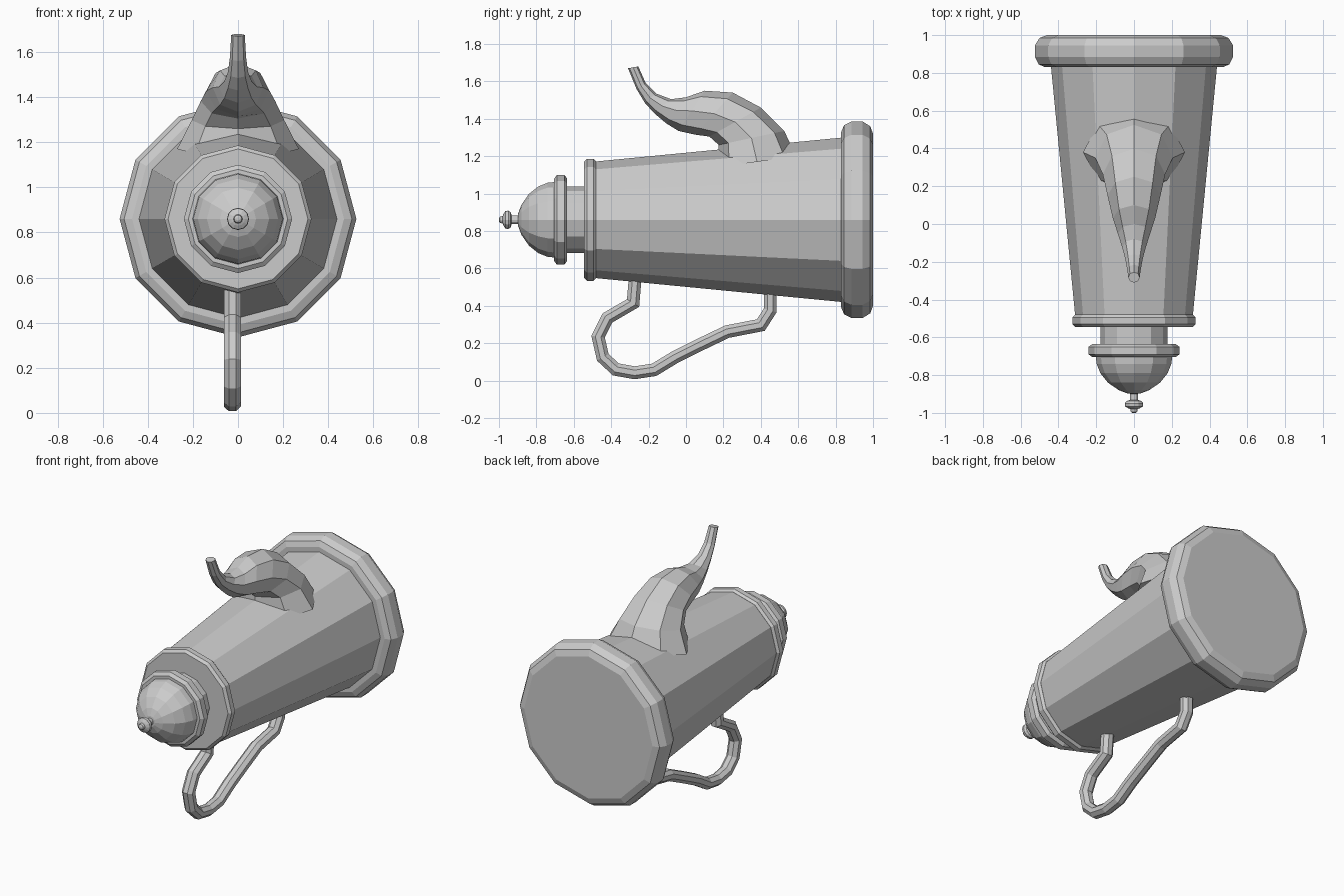
import bpy, bmesh
from math import cos, sin, pi
from mathutils import Vector

if "Cube" in bpy.data.objects:
    bpy.data.objects.remove(bpy.data.objects["Cube"])

CENTRE_Z = 0.86   # height of the pot's horizontal axis
SIDES = 12


def loft(name, rings):
    """Skin a list of equal-length point rings and cap both ends."""
    bm = bmesh.new()
    loops = [[bm.verts.new(p) for p in ring] for ring in rings]
    n = len(loops[0])
    for a, b in zip(loops, loops[1:]):
        for i in range(n):
            j = (i + 1) % n
            bm.faces.new((a[i], a[j], b[j], b[i]))
    bm.faces.new(loops[0])
    bm.faces.new(loops[-1])
    bmesh.ops.recalc_face_normals(bm, faces=bm.faces)
    mesh = bpy.data.meshes.new(name)
    bm.to_mesh(mesh)
    bm.free()
    obj = bpy.data.objects.new(name, mesh)
    bpy.context.collection.objects.link(obj)
    return obj


def turned(name, profile):
    """Revolve (y, radius) points around the pot's axis."""
    return loft(name, [[(r * cos(2 * pi * i / SIDES), y, CENTRE_Z + r * sin(2 * pi * i / SIDES))
                        for i in range(SIDES)] for y, r in profile])


# Turned parts from base to finial
turned("base_rim", [(1.0, 0.46), (0.985, 0.5), (0.945, 0.525), (0.885, 0.525),
                    (0.845, 0.505), (0.83, 0.47), (0.83, 0.40)])
turned("body", [(0.85, 0.441), (-0.50, 0.31)])
turned("collar", [(-0.48, 0.29), (-0.48, 0.313), (-0.495, 0.326), (-0.53, 0.326),
                  (-0.545, 0.31), (-0.545, 0.27)])
turned("neck", [(-0.53, 0.178), (-0.65, 0.178)])
turned("lid_ring", [(-0.635, 0.17), (-0.635, 0.22), (-0.65, 0.24), (-0.69, 0.24),
                    (-0.705, 0.22), (-0.705, 0.18)])
turned("lid_dome", [(-0.69, 0.203), (-0.74, 0.198), (-0.79, 0.178), (-0.84, 0.138),
                    (-0.88, 0.08), (-0.897, 0.035), (-0.90, 0.012)])
turned("finial", [(-0.89, 0.022), (-0.932, 0.022), (-0.937, 0.04), (-0.95, 0.049),
                  (-0.966, 0.047), (-0.976, 0.03), (-0.98, 0.02), (-0.995, 0.017), (-1.0, 0.008)])

# Spout: each section is (back y, z), (front y, z), half width
sections = [((0.59, 1.20), (0.17, 1.14), 0.27), ((0.525, 1.335), (0.175, 1.26), 0.205),
            ((0.40, 1.46), (0.125, 1.305), 0.165), ((0.25, 1.54), (0.05, 1.315), 0.14),
            ((0.10, 1.55), (-0.04, 1.335), 0.112), ((0.0, 1.515), (-0.105, 1.375), 0.085),
            ((-0.08, 1.505), (-0.17, 1.43), 0.062), ((-0.16, 1.535), (-0.22, 1.485), 0.045),
            ((-0.215, 1.59), (-0.265, 1.56), 0.036), ((-0.255, 1.68), (-0.31, 1.67), 0.03)]
spout = []
for back, front, w in sections:
    b, f = Vector((0, *back)), Vector((0, *front))
    mid, half = (b + f) / 2, (b - f) / 2
    spout.append([mid + half * cos(i * pi / 4) + Vector((w * sin(i * pi / 4), 0, 0))
                  for i in range(8)])
loft("spout", spout)

# Handle: eight-sided tube along a bent path in the y-z plane
path = [Vector((-0.025, y, z)) for y, z in
        [(-0.27, 0.57), (-0.283, 0.415), (-0.42, 0.335), (-0.47, 0.235), (-0.445, 0.125),
         (-0.375, 0.06), (-0.275, 0.042), (-0.17, 0.058), (-0.06, 0.125), (0.07, 0.19),
         (0.22, 0.262), (0.40, 0.297), (0.45, 0.375), (0.45, 0.51)]]
handle = []
for k, p in enumerate(path):
    t_in = (p - path[max(k - 1, 0)]).normalized()
    t_out = (path[min(k + 1, len(path) - 1)] - p).normalized()
    t = (t_in + t_out).normalized()
    side = Vector((0, -t.z, t.y)) / max(t.dot(t_out if t_out.length else t_in), 0.5)
    handle.append([p + 0.037 * (side * cos(a) + Vector((1.1, 0, 0)) * sin(a))
                   for a in [(i + 0.5) * pi / 4 for i in range(8)]])
loft("handle", handle)
